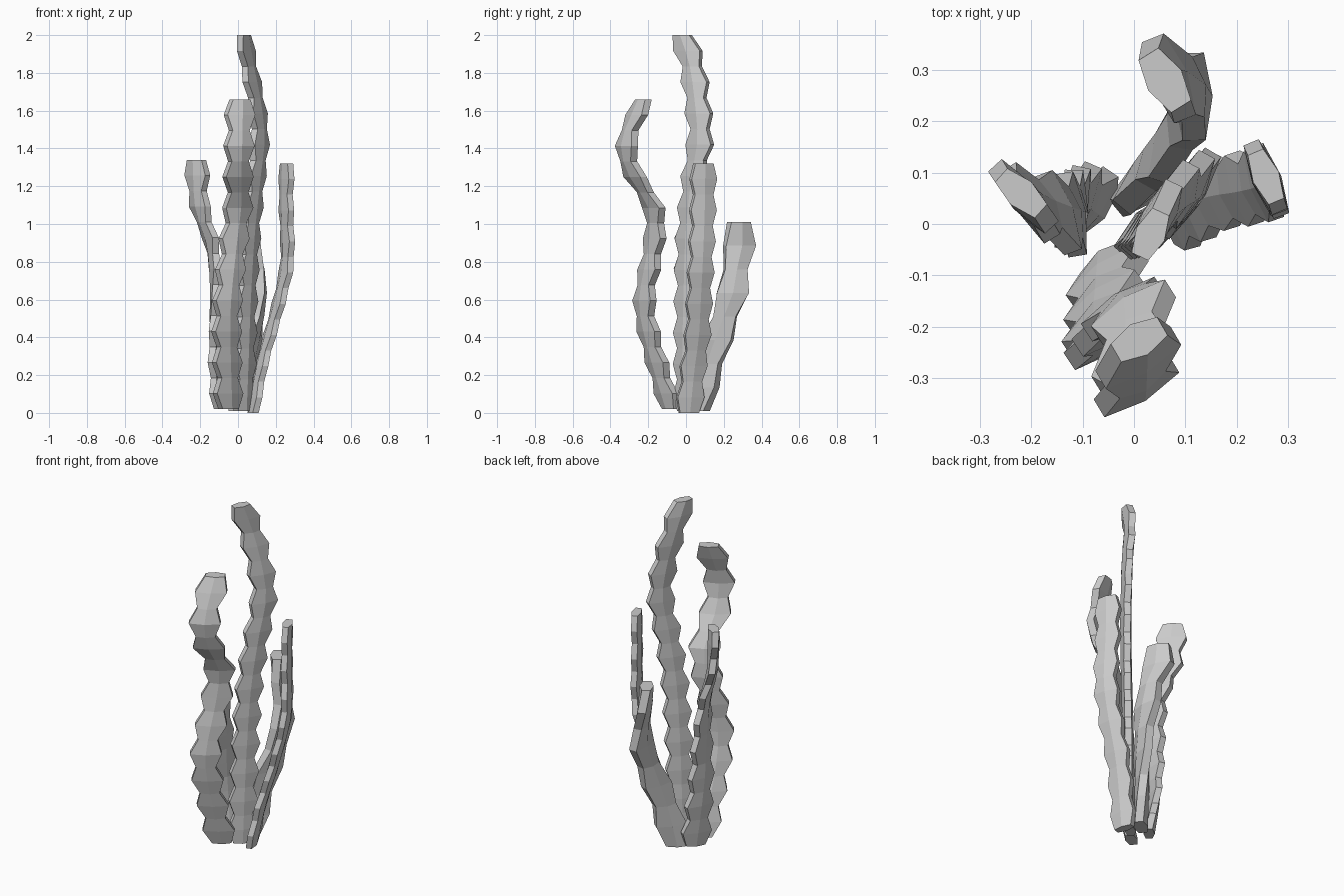
import bpy, bmesh, math
from mathutils import Vector

cube = bpy.data.objects.get("Cube")
if cube:
    bpy.data.objects.remove(cube)

grey = bpy.data.materials.new("frond_grey")
grey.use_nodes = True
grey.diffuse_color = (0.6, 0.6, 0.6, 1)
grey.node_tree.nodes["Principled BSDF"].inputs["Base Color"].default_value = (0.6, 0.6, 0.6, 1)


def spine_at(points, z):
    """Smooth point on the spine at height z."""
    i = 0
    while i < len(points) - 2 and z > points[i + 1][2]:
        i += 1
    p0, p1, p2, p3 = (Vector(points[max(0, min(len(points) - 1, k))]) for k in range(i - 1, i + 3))
    t = (z - p1.z) / (p2.z - p1.z)
    m1, m2 = (p2 - p0) / (p2.z - p0.z), (p3 - p1) / (p3.z - p1.z)
    h = p2.z - p1.z
    p = (p1 * (2 * t**3 - 3 * t**2 + 1) + m1 * h * (t**3 - 2 * t**2 + t)
         + p2 * (3 * t**2 - 2 * t**3) + m2 * h * (t**3 - t**2))
    return Vector((p.x, p.y, z))


def frond(name, points, segments, wide, narrow, thick, angle_base, angle_top):
    """Flattened, twisting six-sided stalk whose width alternates ring by ring."""
    bm = bmesh.new()
    rings = []
    low, high = points[0][2], points[-1][2]
    for i in range(segments + 1):
        f = i / segments
        w = wide if (segments - i) % 2 else narrow
        a = math.radians(angle_base + (angle_top - angle_base) * f)
        along = Vector((math.cos(a), math.sin(a), 0))
        across = Vector((-along.y, along.x, 0))
        centre = spine_at(points, low + (high - low) * f)
        e = thick * 0.6
        section = [(w, -e), (w, e), (0, thick), (-w, e), (-w, -e), (0, -thick)]
        rings.append([bm.verts.new(centre + along * u + across * v) for u, v in section])
    for a, b in zip(rings, rings[1:]):
        for k in range(6):
            n = (k + 1) % 6
            bm.faces.new((a[k], a[n], b[n], b[k]))
    bm.faces.new(rings[0][::-1])
    bm.faces.new(rings[-1])
    mesh = bpy.data.meshes.new(name)
    bm.to_mesh(mesh)
    bm.free()
    mesh.materials.append(grey)
    bpy.context.collection.objects.link(bpy.data.objects.new(name, mesh))


# Front stalk, curling forward then back at the tip
frond("front_frond", [(-.05, -.08, .02), (-.055, -.135, .2), (-.06, -.2, .44), (-.055, -.22, .6),
                      (-.02, -.165, .93), (0, -.175, 1.1), (0, -.27, 1.25), (.005, -.315, 1.42),
                      (.01, -.225, 1.66)], 20, .085, .052, .034, 36, 30)
# Tallest stalk in the middle
frond("tall_frond", [(.025, .0, .01), (.035, .0, .3), (.045, .005, .6), (.065, .015, .95),
                     (.095, .045, 1.25), (.115, .075, 1.45), (.095, .06, 1.65), (.055, .03, 1.85),
                     (.032, -.02, 2)], 24, .078, .048, .03, 45, 65)
# Left-leaning stalk
frond("right_frond", [(-.08, .03, .02), (-.11, .04, .25), (-.12, .03, .45), (-.12, .02, .7),
                      (-.14, .02, .9), (-.2, .04, 1.08), (-.22, .06, 1.34)],
      16, .082, .052, .03, 50, 138)
# Right-leaning stalk
frond("left_frond", [(.08, .015, 0), (.125, .04, .25), (.165, .06, .4), (.22, .07, .6),
                     (.26, .08, .8), (.255, .09, 1.1), (.257, .092, 1.32)],
      16, .073, .052, .027, 105, 113)
# Short stalk at the back
frond("back_frond", [(.01, .07, .01), (.05, .125, .25), (.09, .185, .45), (.115, .245, .62),
                     (.1, .265, .78), (.065, .285, .9), (.06, .28, 1.01)],
      8, .085, .06, .038, 40, 122)
